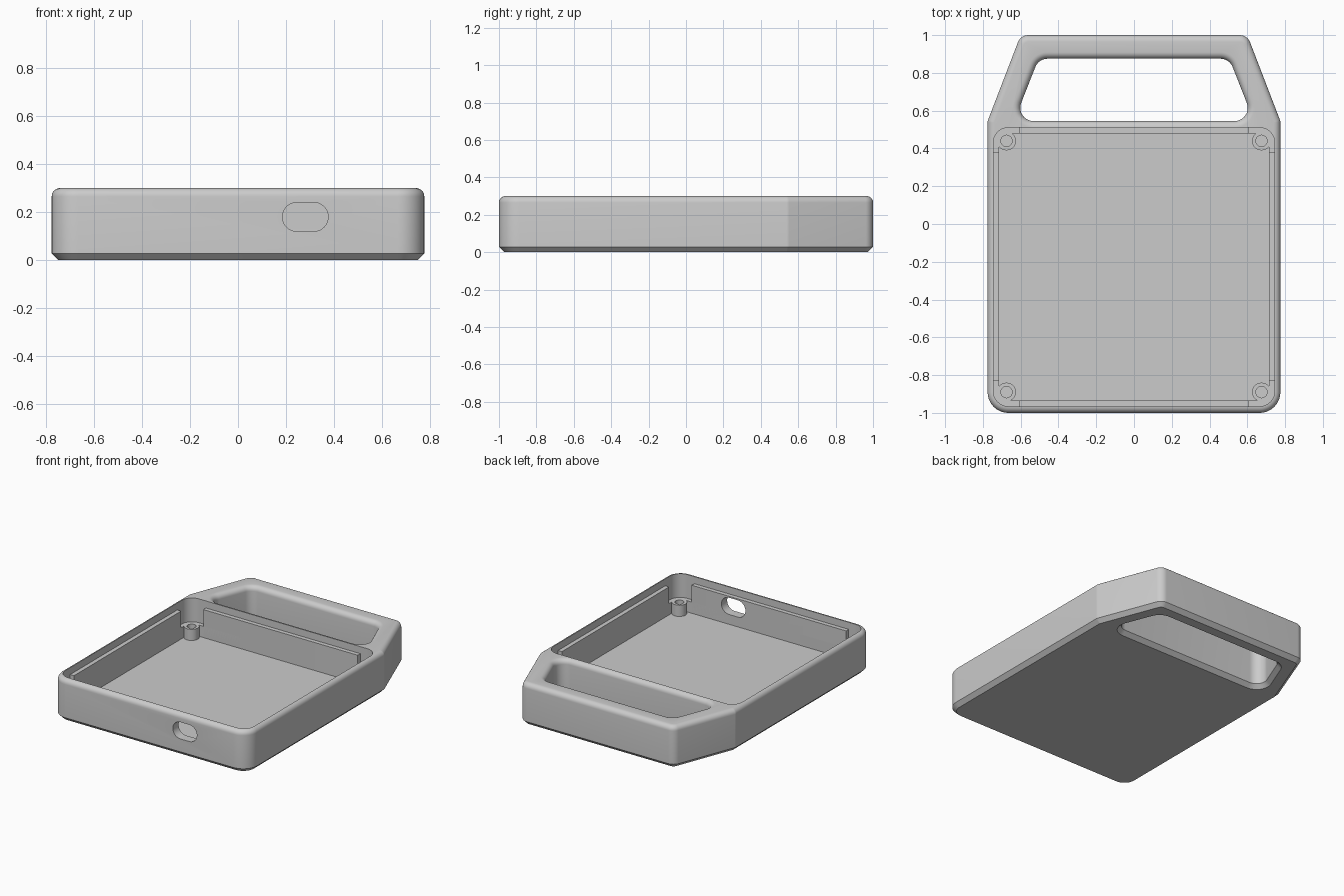
import bpy, bmesh, math
from mathutils import Vector, Matrix

cube = bpy.data.objects.get("Cube")
if cube:
    bpy.data.objects.remove(cube, do_unlink=True)

grey = bpy.data.materials.new("plain_grey")
grey.use_nodes = True
grey.diffuse_color = (0.6, 0.6, 0.6, 1)
grey.node_tree.nodes["Principled BSDF"].inputs["Base Color"].default_value = (0.6, 0.6, 0.6, 1)

FLOOR, TOP, SEG = 0.05, 0.30, 10


def outline(corners, radii, inset):
    """Rounded convex polygon (counter-clockwise), offset inwards by inset."""
    pts, n = [], len(corners)
    for i, r in enumerate(radii):
        p = Vector(corners[i])
        d0 = (p - Vector(corners[i - 1])).normalized()
        d1 = (Vector(corners[(i + 1) % n]) - p).normalized()
        n0, n1 = Vector((-d0.y, d0.x)), Vector((-d1.y, d1.x))
        centre = p + (n0 + n1) / (1 + n0.dot(n1)) * r
        turn = math.atan2(d0.x * d1.y - d0.y * d1.x, d0.dot(d1))
        for k in range(SEG + 1):
            pts.append(centre - Matrix.Rotation(turn * k / SEG, 2) @ n0 * max(r - inset, 0.001))
    return pts


def loft(name, corners, radii, profile, ring=False, matrix=None):
    """Stack outlines along (inset, z) steps; ring closes the profile on itself."""
    bm = bmesh.new()
    loops = [[bm.verts.new((p.x, p.y, z)) for p in outline(corners, radii, inset)]
             for inset, z in profile]
    pairs = list(zip(loops, loops[1:]))
    if ring:
        pairs.append((loops[-1], loops[0]))
    else:
        bm.faces.new(loops[0])
        bm.faces.new(loops[-1])
    for a, b in pairs:
        for i in range(len(a)):
            bm.faces.new((a[i - 1], a[i], b[i], b[i - 1]))
    bmesh.ops.remove_doubles(bm, verts=bm.verts, dist=1e-5)
    if matrix:
        bm.transform(matrix)
    bmesh.ops.recalc_face_normals(bm, faces=bm.faces)
    mesh = bpy.data.meshes.new(name)
    bm.to_mesh(mesh)
    bm.free()
    mesh.materials.append(grey)
    ob = bpy.data.objects.new(name, mesh)
    bpy.context.collection.objects.link(ob)
    return ob


def rect(x0, x1, y0, y1):
    return [(x0, y0), (x1, y0), (x1, y1), (x0, y1)]


def cut(ob, cutter):
    mod = ob.modifiers.new("cut", "BOOLEAN")
    mod.object, mod.operation, mod.solver = cutter, "DIFFERENCE", "EXACT"
    dg = bpy.context.evaluated_depsgraph_get()
    mesh = bpy.data.meshes.new_from_object(ob.evaluated_get(dg))
    ob.modifiers.clear()
    ob.data = mesh


def fillet(r, sign):
    """Quarter-round steps ending at the top face."""
    return [(sign * r * (1 - math.cos(a)), TOP - r + r * math.sin(a))
            for a in (math.pi / 2 * k / 6 for k in range(7))]


# Case body with chamfered base and rounded rim
right = [(0.775, -1), (0.775, 0.545), (0.6, 1)]
body_corners = right + [(-x, y) for x, y in reversed(right)]
body = loft("case_body", body_corners, [0.11, 0.04, 0.06, 0.06, 0.04, 0.11],
            [(0.028, 0), (0, 0.028)] + fillet(0.035, 1))

# Tray pocket, grip opening and port slot cutters
pocket = loft("pocket_cutter", rect(-0.745, 0.745, -0.965, 0.51), [0.08] * 4,
              [(0, FLOOR), (0, 0.4)])
grip = loft("grip_cutter", [(-0.635, 0.545), (0.635, 0.545), (0.505, 0.875), (-0.505, 0.875)],
            [0.07] * 4,
            [(-0.04, -0.012), (0, 0.028)] + fillet(0.035, -1) + [(-0.035, 0.4)])
slot = loft("slot_cutter", rect(0.185, 0.375, 0.12, 0.24), [0.0599] * 4,
            [(0, 0.88), (0, 1.1)], matrix=Matrix.Rotation(math.pi / 2, 4, "X"))
for cutter in (pocket, grip, slot):
    cutter.hide_render = True
    cut(body, cutter)
parts = [body]

# Low step around the floor of the tray
step = loft("floor_step", rect(-0.755, 0.755, -0.975, 0.52), [0.09] * 4,
            [(0, 0.04), (0.04, 0.04), (0.04, 0.13), (0, 0.13)], ring=True)
parts.append(step)

# Lid ledges along the four walls
ledges = {
    "front_ledge": rect(-0.61, 0.61, -0.975, -0.935),
    "back_ledge": rect(-0.61, 0.61, 0.48, 0.52),
    "left_ledge": rect(0.715, 0.755, -0.83, 0.38),
    "right_ledge": rect(-0.755, -0.715, -0.83, 0.38),
}
for name, corners in ledges.items():
    parts.append(loft(name, corners, [0.001] * 4, [(0, 0.04), (0, 0.25)]))
cut(step, slot)
cut(parts[2], slot)

# Screw bosses in the corners
for x, side in ((0.675, "left"), (-0.675, "right")):
    for y, end in ((-0.89, "front"), (0.44, "back")):
        parts.append(loft(f"{end}_{side}_screw_boss", rect(-0.05, 0.05, -0.05, 0.05), [0.05] * 4,
                          [(0, 0.04), (0, 0.13), (0.02, 0.13), (0.02, 0.04)], ring=True,
                          matrix=Matrix.Translation((x, y, 0))))

for cutter in (pocket, grip, slot):
    bpy.data.objects.remove(cutter, do_unlink=True)

# Smooth the rounded surfaces, keep hard edges
bpy.ops.object.select_all(action="DESELECT")
for ob in parts:
    ob.select_set(True)
bpy.context.view_layer.objects.active = body
bpy.ops.object.shade_smooth_by_angle(angle=math.radians(30))
